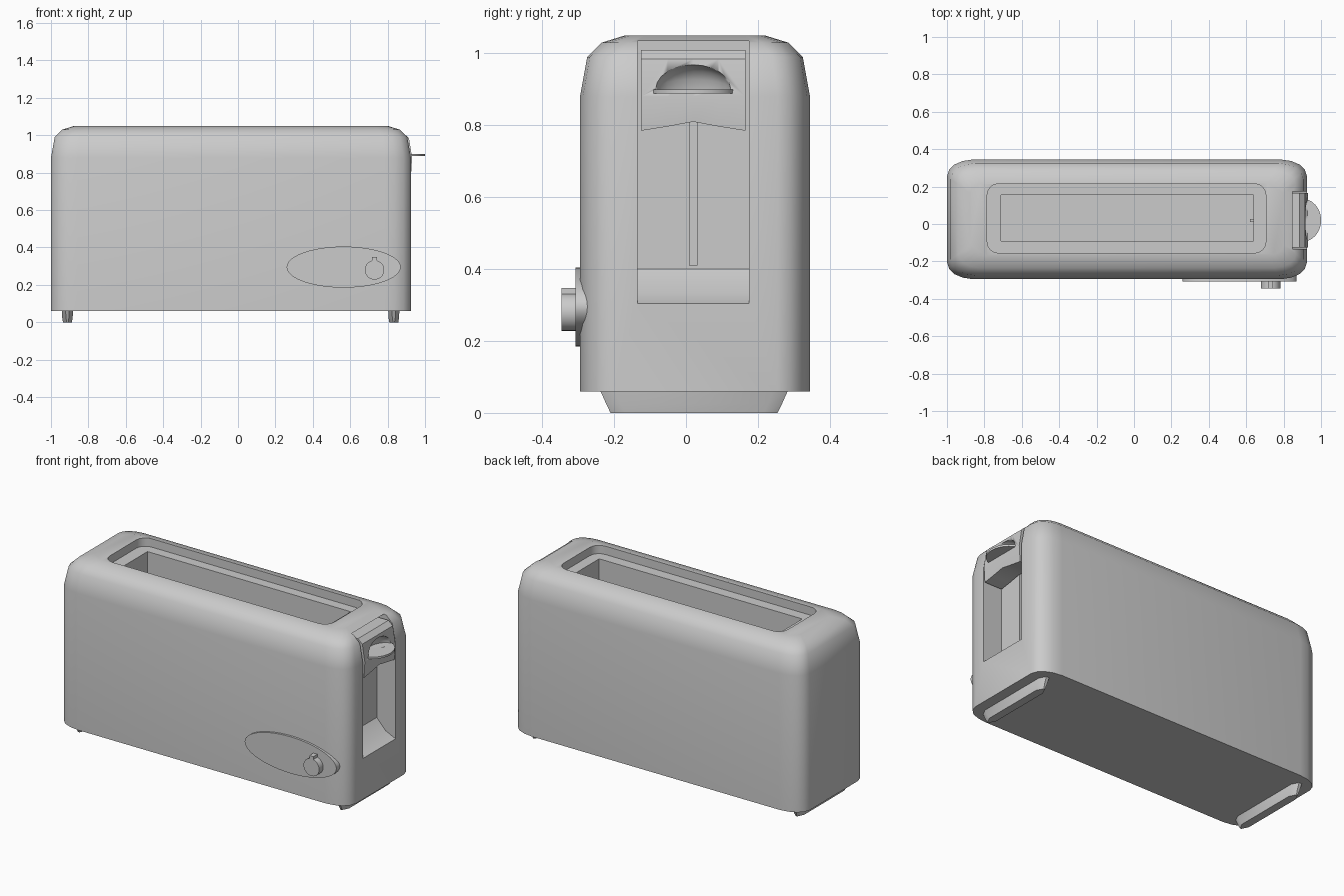
import bpy, bmesh, math

if "Cube" in bpy.data.objects:
    bpy.data.objects.remove(bpy.data.objects["Cube"])


def make(name, bm, angle=40):
    bmesh.ops.recalc_face_normals(bm, faces=bm.faces)
    me = bpy.data.meshes.new(name)
    bm.to_mesh(me)
    bm.free()
    ob = bpy.data.objects.new(name, me)
    bpy.context.collection.objects.link(ob)
    bpy.ops.object.select_all(action='DESELECT')
    ob.select_set(True)
    bpy.context.view_layer.objects.active = ob
    bpy.ops.object.shade_smooth_by_angle(angle=math.radians(angle))
    return ob


def loft(name, rings, angle=40):
    """Skin a list of equal-length rings and cap both ends."""
    bm = bmesh.new()
    rows = [[bm.verts.new(p) for p in r] for r in rings]
    n = len(rows[0])
    for a, b in zip(rows, rows[1:]):
        for i in range(n):
            j = (i + 1) % n
            bm.faces.new((a[i], a[j], b[j], b[i]))
    bm.faces.new(rows[0])
    bm.faces.new(rows[-1])
    return make(name, bm, angle)


def box(name, x0, x1, y0, y1, z0, z1):
    return loft(name, [[(x0, y0, z), (x1, y0, z), (x1, y1, z), (x0, y1, z)] for z in (z0, z1)])


def rounded(x0, x1, y0, y1, z, corner):
    """Rounded rectangle; corner lists (x inset, y inset) along one corner."""
    rev = corner[::-1]
    return ([(x1 - a, y0 + b, z) for a, b in corner] + [(x1 - a, y1 - b, z) for a, b in rev] +
            [(x0 + a, y1 - b, z) for a, b in corner] + [(x0 + a, y0 + b, z) for a, b in rev])


def cut(target, cutter):
    m = target.modifiers.new("cut", 'BOOLEAN')
    m.operation = 'DIFFERENCE'
    m.solver = 'EXACT'
    m.object = cutter
    bpy.context.view_layer.objects.active = target
    bpy.ops.object.modifier_apply(modifier=m.name)
    bpy.data.objects.remove(cutter)


def disc_y(name, cx, cz, rx, rz, y0, y1, n=32):
    return loft(name, [[(cx + rx * math.cos(2 * math.pi * i / n), y,
                         cz + rz * math.sin(2 * math.pi * i / n)) for i in range(n)]
                       for y in (y0, y1)])


# Body shell with softened top edge
corner = [(0.14, 0), (0.085, 0.008), (0.04, 0.027), (0.012, 0.055), (0, 0.09)]
body = loft("body", [rounded(-1 + d, 0.925 - d, -0.295 + d, 0.345 - d, z,
                             [(a * (1 - d * 3), b * (1 - d * 3)) for a, b in corner])
                     for d, z in ((0, 0.06), (0, 0.88), (0.02, 0.99), (0.06, 1.03), (0.125, 1.05))])

# Bread slot: shallow rounded recess, then the deep well
arc = [(0.06 * (1 - math.sin(t)), 0.06 * (1 - math.cos(t)))
       for t in [i * math.pi / 8 for i in range(5)]]
cut(body, loft("recess_cutter", [rounded(-0.785, 0.705, -0.155, 0.215, z, arc) for z in (1.0, 1.2)]))
cut(body, box("well_cutter", -0.71, 0.64, -0.09, 0.155, 0.15, 1.1))

# Lever channel in the right end, with a sloping floor, and the slit behind it
channel = [(1.1, 0.305), (0.925, 0.305), (0.86, 0.335), (0.80, 0.40), (0.80, 1.035), (1.1, 1.035)]
cut(body, loft("channel_cutter", [[(x, y, z) for x, z in channel] for y in (-0.135, 0.175)]))
cut(body, box("slit_cutter", 0.6, 0.85, 0.01, 0.03, 0.41, 0.9))
bpy.ops.object.select_all(action='DESELECT')
body.select_set(True)
bpy.context.view_layer.objects.active = body
bpy.ops.object.shade_smooth_by_angle(angle=math.radians(40))

# Slider plate with arched lower edge and finger hollow
plate = loft("slider_plate", [[(0.81, y, zb), (0.925, y, zb), (0.931, y, 0.88), (0.914, y, 0.985),
                               (0.885, y, 1.01), (0.81, y, 1.01)]
                              for y, zb in ((-0.125, 0.785), (-0.05, 0.797), (0.02, 0.81),
                                            (0.09, 0.797), (0.165, 0.785))])
dome = []
for i in range(13):
    t = math.pi * (0.02 + 0.96 * i / 12)
    r = math.sin(t)
    dome.append([(0.935 + 0.075 * r * math.cos(u), 0.02 - 0.105 * math.cos(t),
                  0.90 + 0.072 * r * math.sin(u)) for u in [k * math.pi / 8 for k in range(9)]])
cut(plate, loft("hollow_cutter", dome))

# Half-disc lever
loft("lever", [[(0.90 + 0.10 * math.sin(t), 0.02 - 0.115 * math.cos(t), z)
                for t in [i * math.pi / 20 for i in range(21)]] for z in (0.888, 0.9)])
box("lever_stem", 0.62, 0.83, 0.012, 0.028, 0.84, 0.88)

# Oval control panel and knob with pointer
disc_y("control_panel", 0.565, 0.295, 0.305, 0.11, -0.308, -0.265, 48)
disc_y("knob", 0.73, 0.28, 0.052, 0.052, -0.346, -0.30, 28)
box("knob_pointer", 0.717, 0.743, -0.346, -0.306, 0.30, 0.348)

# Two bar feet, tapering downward
for side, x in (("left", -0.912), ("right", 0.833)):
    loft(side + "_foot", [rounded(x - w, x + w, -0.24 + d, 0.285 - d, z, [(0.02, 0), (0, 0.04)])
                          for w, d, z in ((0.024, 0.03, 0), (0.028, 0.018, 0.025), (0.03, 0, 0.065))])
